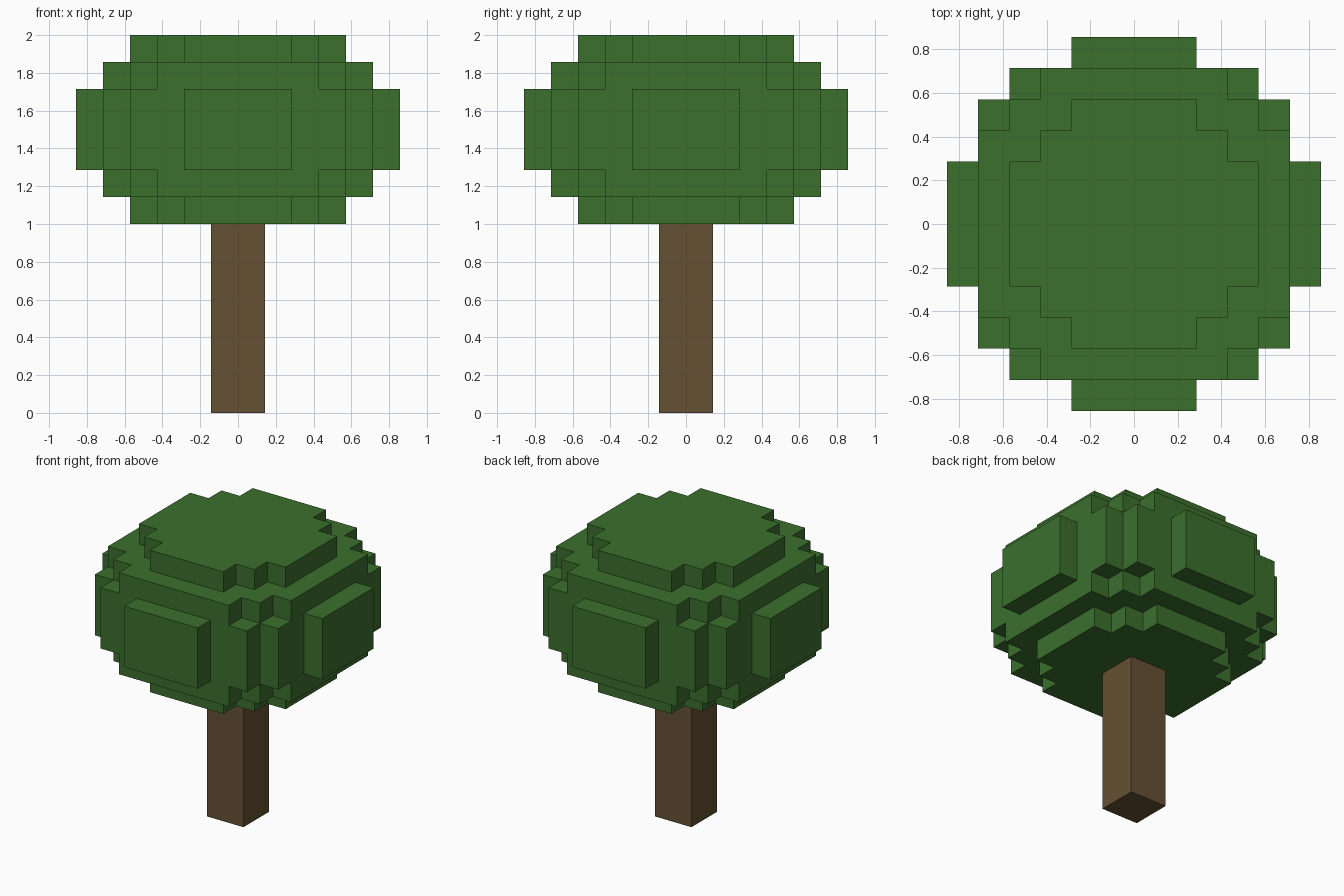
import bpy
import bmesh
from mathutils import Vector

UNIT = 1 / 7  # edge length of one block

cube = bpy.data.objects.get("Cube")
if cube:
    bpy.data.objects.remove(cube, do_unlink=True)


def make_material(name, rgb):
    mat = bpy.data.materials.new(name)
    mat.use_nodes = True
    colour = (*rgb, 1)
    mat.diffuse_color = colour
    bsdf = next(n for n in mat.node_tree.nodes if n.type == "BSDF_PRINCIPLED")
    bsdf.inputs["Base Color"].default_value = colour
    return mat


def add_object(name, bm, mat):
    mesh = bpy.data.meshes.new(name)
    bm.to_mesh(mesh)
    bm.free()
    mesh.materials.append(mat)
    obj = bpy.data.objects.new(name, mesh)
    bpy.context.collection.objects.link(obj)
    return obj


# Each tier is a union of centred rectangles, given as half sizes in blocks
cap_tier = [(4, 2), (3, 3), (2, 4)]
shoulder_tier = [(5, 3), (4, 4), (3, 5)]
middle_tier = [(6, 2), (5, 4), (4, 5), (2, 6)]
tiers = [cap_tier, shoulder_tier] + [middle_tier] * 3 + [shoulder_tier, cap_tier]

cells = {
    (x, y, level)
    for level, tier in enumerate(tiers)
    for hx, hy in tier
    for x in range(-hx, hx)
    for y in range(-hy, hy)
}


# Leaf canopy: outer skin of the blocks, merged into large flat faces
def build_canopy(mat):
    bm = bmesh.new()
    verts = {}

    def vert(corner):
        key = tuple(round(c) for c in corner)
        if key not in verts:
            verts[key] = bm.verts.new(Vector(key) * UNIT + Vector((0, 0, 1)))
        return verts[key]

    for cell in sorted(cells):
        for axis in range(3):
            for side in (0, 1):
                neighbour = list(cell)
                neighbour[axis] += 1 if side else -1
                if tuple(neighbour) in cells:
                    continue
                origin, u, v = Vector(cell), Vector(), Vector()
                origin[axis] += side
                u[(axis + 1) % 3] = 1
                v[(axis + 2) % 3] = 1
                loop = [origin, origin + u, origin + u + v, origin + v]
                bm.faces.new([vert(c) for c in (loop if side else loop[::-1])])

    bmesh.ops.dissolve_limit(bm, angle_limit=0.01, verts=bm.verts[:], edges=bm.edges[:])
    return add_object("leaf_canopy", bm, mat)


# Trunk: a square post up to the underside of the canopy
def build_trunk(mat):
    bm = bmesh.new()
    bmesh.ops.create_cube(bm, size=1)
    bmesh.ops.scale(bm, vec=(2 * UNIT, 2 * UNIT, 1), verts=bm.verts)
    bmesh.ops.translate(bm, vec=(0, 0, 0.5), verts=bm.verts)
    return add_object("trunk", bm, mat)


build_canopy(make_material("leaf green", (0.045, 0.162, 0.027)))
build_trunk(make_material("bark brown", (0.130, 0.082, 0.033)))
